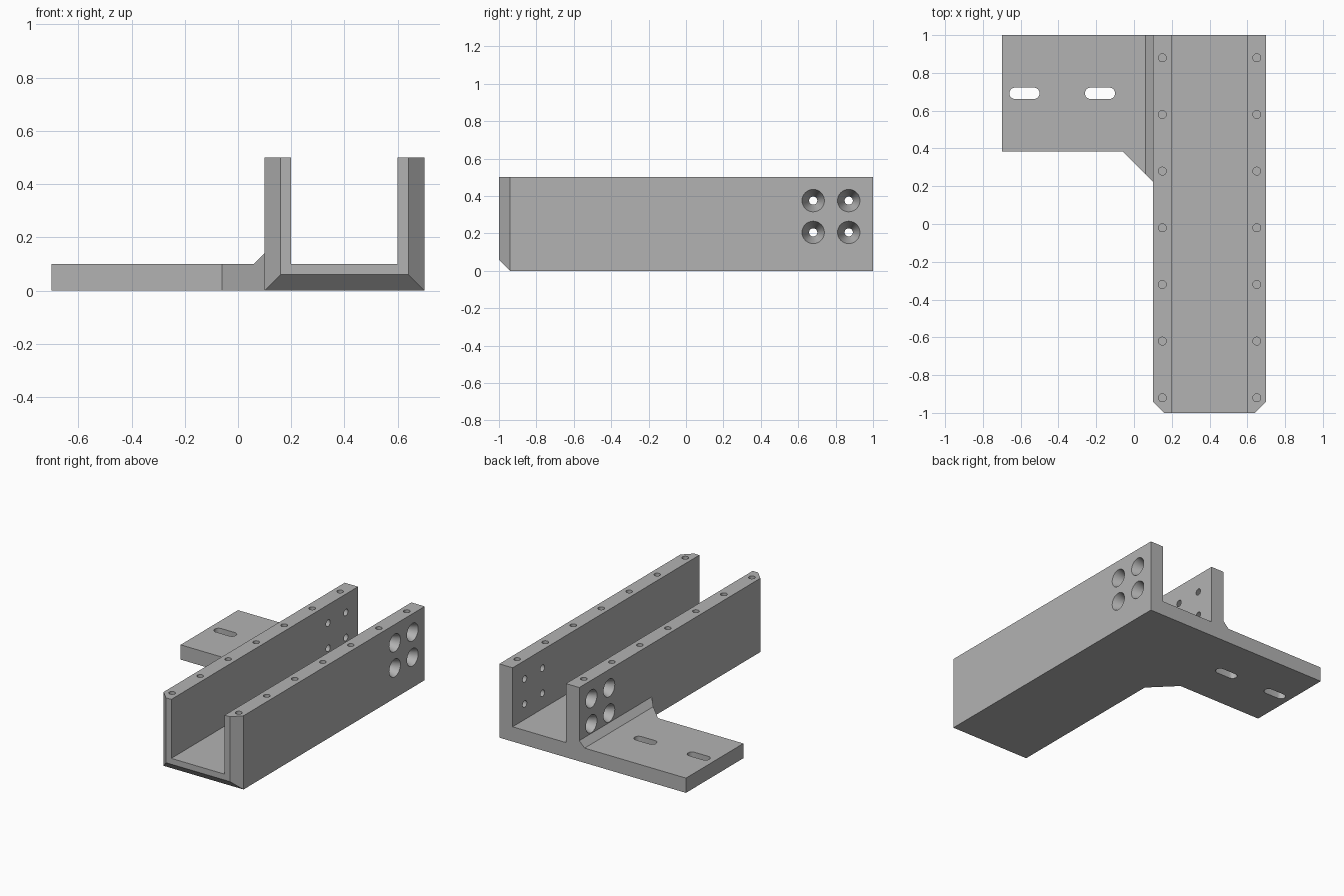
import bpy
import bmesh
from math import pi, radians
from mathutils import Matrix, Vector

cube = bpy.data.objects.get("Cube")
if cube:
    bpy.data.objects.remove(cube, do_unlink=True)

grey = bpy.data.materials.new("plain grey")
grey.use_nodes = True
colour = (0.45, 0.45, 0.45, 1)
grey.diffuse_color = colour
grey.node_tree.nodes["Principled BSDF"].inputs["Base Color"].default_value = colour


def prism(bm, points, start, step):
    """Extrude a closed outline from start along step; points are offsets in 3D."""
    face = bm.faces.new([bm.verts.new(Vector(p) + Vector(start)) for p in points])
    grown = bmesh.ops.extrude_face_region(bm, geom=[face], use_keep_orig=True)
    moved = [g for g in grown["geom"] if isinstance(g, bmesh.types.BMVert)]
    bmesh.ops.translate(bm, verts=moved, vec=step)
    bmesh.ops.recalc_face_normals(bm, faces=bm.faces)


def finish(bm, name):
    bmesh.ops.recalc_face_normals(bm, faces=bm.faces)
    mesh = bpy.data.meshes.new(name)
    bm.to_mesh(mesh)
    bm.free()
    mesh.materials.append(grey)
    obj = bpy.data.objects.new(name, mesh)
    bpy.context.collection.objects.link(obj)
    return obj


def combine(target, tool, operation):
    """Apply a boolean and remove its tool."""
    mod = target.modifiers.new(operation, "BOOLEAN")
    mod.operation = operation
    mod.solver = "EXACT"
    mod.object = tool
    bpy.context.view_layer.objects.active = target
    bpy.ops.object.modifier_apply(modifier=mod.name)
    bpy.data.objects.remove(tool, do_unlink=True)


# U-shaped channel, its outer front edges chamfered
bm = bmesh.new()
section = [(0.1, 0), (0.7, 0), (0.7, 0.5), (0.6, 0.5), (0.6, 0.1),
           (0.2, 0.1), (0.2, 0.5), (0.1, 0.5)]
prism(bm, [(x, 0, z) for x, z in section], (0, -1, 0), (0, 2, 0))


def outer_front(edge):
    a, b = (v.co for v in edge.verts)
    mid = (a + b) / 2
    on_rim = mid.z < 0.01 or mid.x < 0.11 or mid.x > 0.69
    return a.y < -0.99 and b.y < -0.99 and on_rim


bmesh.ops.bevel(bm, geom=[e for e in bm.edges if outer_front(e)], offset=0.06,
                offset_type="OFFSET", segments=1, affect="EDGES")
bracket = finish(bm, "channel_bracket")

# Side flange with a sloped root, then its angled corner
bm = bmesh.new()
section = [(-0.7, 0), (0.15, 0), (0.15, 0.14), (0.1, 0.14), (0.06, 0.1), (-0.7, 0.1)]
prism(bm, [(x, 0, z) for x, z in section], (0, 0.2, 0), (0, 0.8, 0))
flange = finish(bm, "side_flange")
bm = bmesh.new()
outline = [(-0.8, 0.385), (-0.06, 0.385), (0.14, 0.185), (0.14, 0.1), (-0.8, 0.1)]
prism(bm, [(x, y, 0) for x, y in outline], (0, 0, -0.1), (0, 0, 0.5))
combine(flange, finish(bm, "corner_cutter"), "DIFFERENCE")
combine(bracket, flange, "UNION")

# Holes: blind rim holes, tapered wall holes and flange slots
bm = bmesh.new()


def cone(r1, r2, depth, matrix, sides=32):
    bmesh.ops.create_cone(bm, cap_ends=True, segments=sides, radius1=r1, radius2=r2,
                          depth=depth, matrix=matrix)


for side in (-1, 1):
    wall = 0.4 + side * 0.25
    for i in range(7):
        cone(0.021, 0.021, 0.1, Matrix.Translation((wall, 0.88 - 0.3 * i, 0.5)), 24)
    for y in (0.68, 0.87):
        for z in (0.205, 0.375):
            turn = Matrix.Rotation(-side * pi / 2, 4, "Y")
            cone(0.0604, 0.0216, 0.102, Matrix.Translation((wall, y, z)) @ turn)

for x in (-0.58, -0.18):
    arc = []
    for end in (1, -1):
        for i in range(13):
            p = Matrix.Rotation(pi * i / 12 - pi / 2, 2) @ Vector((0.03, 0))
            arc.append((end * (0.05 + p.x), end * p.y, 0))
    prism(bm, arc, (x, 0.692, -0.1), (0, 0, 0.3))
combine(bracket, finish(bm, "hole_cutter"), "DIFFERENCE")

bpy.ops.object.select_all(action="DESELECT")
bracket.select_set(True)
bpy.context.view_layer.objects.active = bracket
bpy.ops.object.shade_smooth_by_angle(angle=radians(30))
